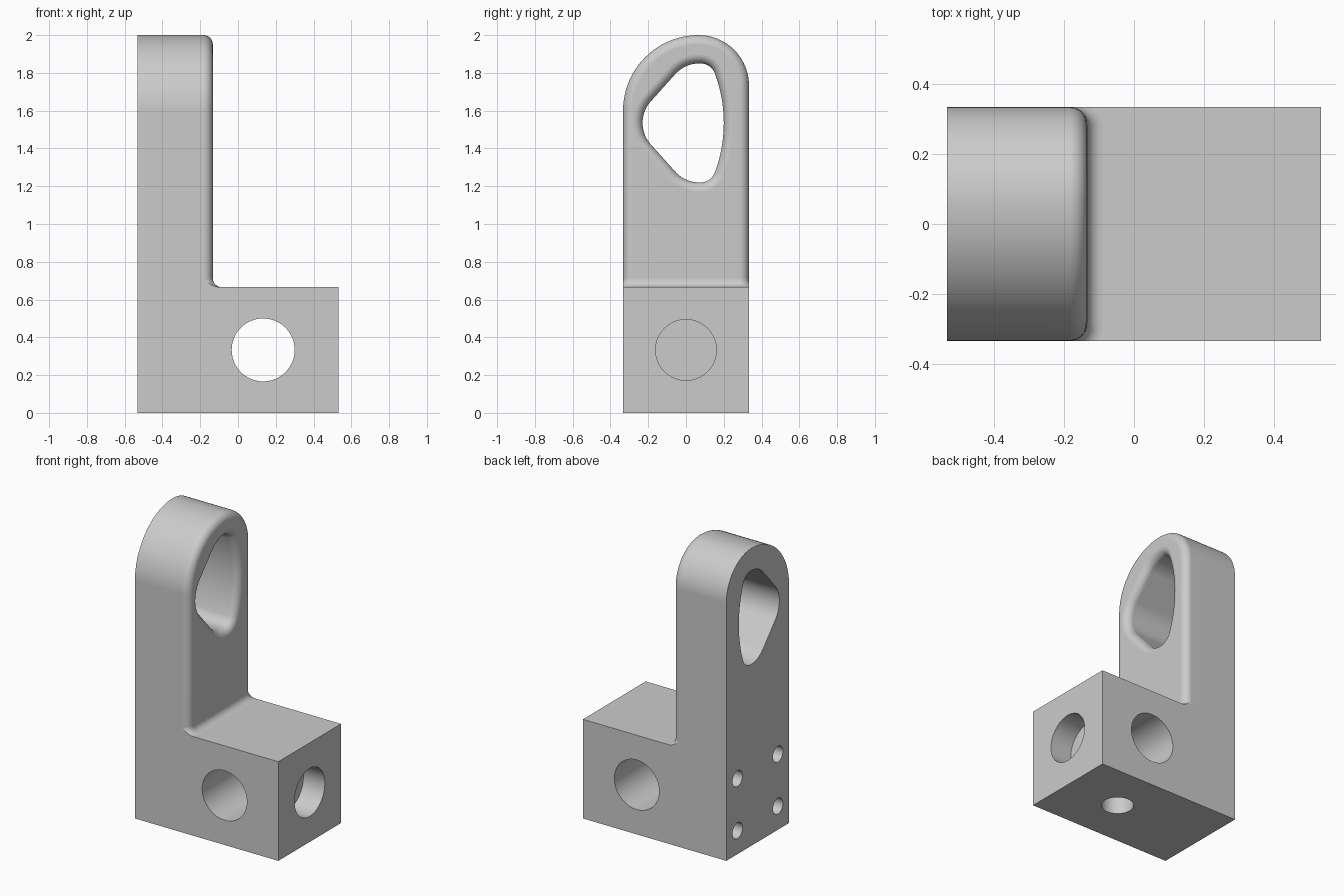
import bpy, bmesh
from math import sin, cos, asin, radians, pi

if "Cube" in bpy.data.objects:
    bpy.data.objects.remove(bpy.data.objects["Cube"])

U = 1 / 15                      # drafting unit
HALF = 5 * U                    # half width, also the block's mid height
BACK, FACE, END = -8 * U, -2 * U, 8 * U
DECK, TOP = 10 * U, 30 * U
BORE_X = 2 * U
R = 0.05                        # edge rounding
FILLET = 0.045
STEPS = 8

grey = bpy.data.materials.new("plain_grey")
grey.use_nodes = True
grey.diffuse_color = (0.6, 0.6, 0.6, 1)
grey.node_tree.nodes["Principled BSDF"].inputs["Base Color"].default_value = (0.6, 0.6, 0.6, 1)


def arc(cu, cv, r, start, end, n=16):
    """Points on an arc, angles in degrees."""
    angles = [radians(start + (end - start) * i / n) for i in range(n + 1)]
    return [(cu + r * cos(a), cv + r * sin(a)) for a in angles]


def along(axis, pos, points):
    """Place 2D points in the plane across an axis."""
    if axis == "X":
        return [(pos, u, v) for u, v in points]
    if axis == "Y":
        return [(u, pos, v) for u, v in points]
    return [(u, v, pos) for u, v in points]


def loft(name, rings):
    """Closed solid through matching rings."""
    bm = bmesh.new()
    loops = [[bm.verts.new(p) for p in ring] for ring in rings]
    n = len(loops[0])
    for a, b in zip(loops, loops[1:]):
        for i in range(n):
            j = (i + 1) % n
            bm.faces.new((a[i], a[j], b[j], b[i]))
    bm.faces.new(loops[0])
    bm.faces.new(loops[-1])
    bmesh.ops.recalc_face_normals(bm, faces=bm.faces)
    mesh = bpy.data.meshes.new(name)
    bm.to_mesh(mesh)
    bm.free()
    mesh.materials.append(grey)
    obj = bpy.data.objects.new(name, mesh)
    bpy.context.collection.objects.link(obj)
    return obj


def activate(obj):
    bpy.ops.object.select_all(action="DESELECT")
    obj.select_set(True)
    bpy.context.view_layer.objects.active = obj


def cut(obj, cutter):
    cutter.hide_render = True
    mod = obj.modifiers.new("cut", "BOOLEAN")
    mod.operation = "DIFFERENCE"
    mod.solver = "EXACT"
    mod.object = cutter
    activate(obj)
    bpy.ops.object.modifier_apply(modifier=mod.name)
    bpy.data.objects.remove(cutter)


def drill(obj, axis, u, v, r, start, end):
    circle = arc(u, v, r, 0, 360, 64)[:-1]
    cut(obj, loft("drill", [along(axis, p, circle) for p in (start, end)]))


def finish(obj):
    activate(obj)
    bpy.ops.object.shade_smooth_by_angle(angle=radians(30))
    mod = obj.modifiers.new("clean_normals", "WEIGHTED_NORMAL")
    mod.keep_sharp = True


def rounding():
    """Depth position and offset along the rounded front edge."""
    for i in range(STEPS + 1):
        t = pi / 2 * i / STEPS
        yield FACE - R + R * sin(t), R * (1 - cos(t))


# Base block with its bores and bolt holes
rect = [(BACK, -HALF), (END, -HALF), (END, HALF), (BACK, HALF)]
block = loft("base_block", [along("Z", z, rect) for z in (0, DECK)])
drill(block, "Y", BORE_X, HALF, 2.5 * U, -1, 1)
drill(block, "X", 0, HALF, 0.161, END - 0.16, 1)
drill(block, "Z", BORE_X, 0, 0.1, -1, 0.13)
for y in (-0.215, 0.215):
    for z in (HALF - 0.175, HALF + 0.175):
        drill(block, "X", y, z, 0.053, -1, BACK + 0.13)
finish(block)


# Upright with a lopsided round top and a rounded front edge
def upright_outline(d):
    return ([(HALF - d, DECK)]
            + arc(U, TOP - 4 * U, 4 * U - d, 0, 90, 24)
            + arc(U, TOP - 6 * U, 6 * U - d, 90, 180, 24)[1:]
            + [(d - HALF, DECK)])


# Opening made of tangent arcs, mirrored about its middle height
def opening_outline(d):
    mid = 1.535
    upper = (arc(-0.55, mid, 0.75 + d, 0, 20.5, 10)
             + arc(0.077, mid + 0.235, 0.08 + d, 20.5, 90)[1:]
             + arc(0.07, mid + 0.145, 0.17 + d, 90, 138)
             + arc(-0.06, mid, 0.17 + d, 138, 180))
    lower = [(y, 2 * mid - z) for y, z in reversed(upper[1:-1])]
    return upper + lower


upright = loft("upright", [along("X", BACK, upright_outline(0))]
               + [along("X", x, upright_outline(d)) for x, d in rounding()])
opening = loft("opening", [along("X", -1, opening_outline(0))]
               + [along("X", x, opening_outline(d)) for x, d in rounding()]
               + [along("X", 0, opening_outline(R))])
cut(upright, opening)
finish(upright)

# Concave fillet where the upright meets the block
slices = []
for i in range(STEPS + 1):
    a = pi / 2 * i / STEPS
    height, grow = FILLET * (1 - cos(a)), FILLET * (1 - sin(a))
    reach = R + grow
    limit = asin(min(1, R / reach)) * 180 / pi
    corner = arc(FACE - R, HALF - R, reach, limit, 0, 8)
    half = [(FACE - R - 0.005, HALF)] + corner
    slices.append(along("Z", DECK + height, half + [(x, -y) for x, y in reversed(half)]))
finish(loft("fillet", slices))
